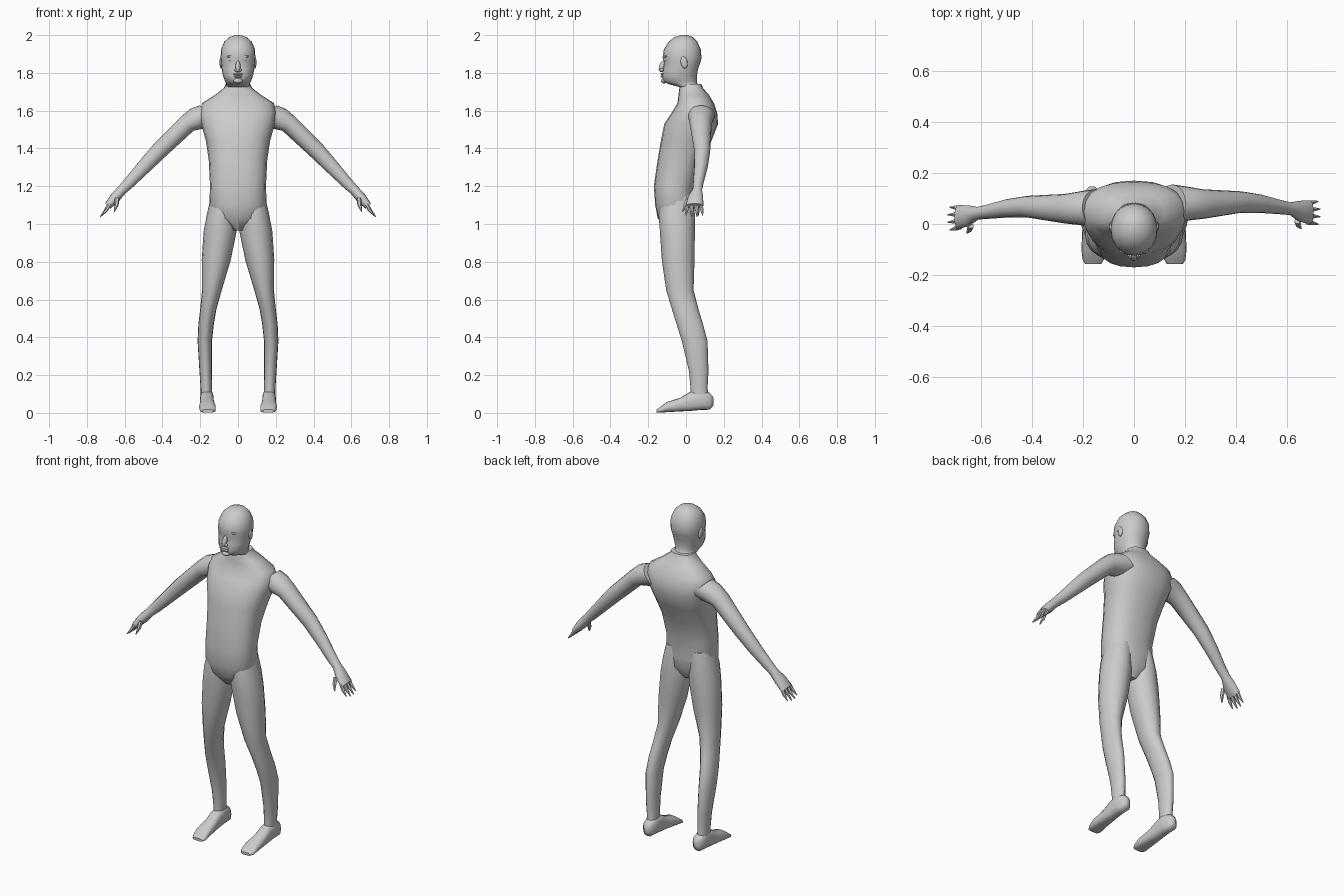
import bpy
import bmesh
import math
from mathutils import Vector, Matrix

default_cube = bpy.data.objects.get("Cube")
if default_cube:
    bpy.data.objects.remove(default_cube, do_unlink=True)

# One plain grey for the whole figure
GREY = (0.6, 0.6, 0.6, 1.0)
material = bpy.data.materials.new("plain grey")
material.use_nodes = True
material.diffuse_color = GREY
material.node_tree.nodes["Principled BSDF"].inputs["Base Color"].default_value = GREY

X, Y, Z = Vector((1, 0, 0)), Vector((0, 1, 0)), Vector((0, 0, 1))
parts = []


def finish(name, bm):
    """Turn a bmesh into a named grey object."""
    bmesh.ops.recalc_face_normals(bm, faces=bm.faces)
    mesh = bpy.data.meshes.new(name)
    bm.to_mesh(mesh)
    bm.free()
    mesh.materials.append(material)
    obj = bpy.data.objects.new(name, mesh)
    bpy.context.collection.objects.link(obj)
    parts.append(obj)
    return obj


def signed_power(value, power):
    return math.copysign(abs(value) ** (2 / power), value)


def loft(name, rings, u=X, v=Y, sides=16, power=2.0, side=1):
    """Skin rings of (centre, radius along u, radius along v)."""
    bm = bmesh.new()
    loops = []
    for centre, ru, rv in rings:
        loop = []
        for i in range(sides):
            a = math.tau * i / sides
            p = Vector(centre) + u * ru * signed_power(math.cos(a), power)
            p += v * rv * signed_power(math.sin(a), power)
            loop.append(bm.verts.new((p.x * side, p.y, p.z)))
        loops.append(loop)
    for low, high in zip(loops, loops[1:]):
        for i in range(sides):
            j = (i + 1) % sides
            bm.faces.new((low[i], low[j], high[j], high[i]))
    bm.faces.new(loops[0])
    bm.faces.new(loops[-1])
    return finish(name, bm)


def upright(name, sections, **options):
    """Loft level sections of (height, centre x, half width, front y, back y)."""
    rings = [((x, (front + back) / 2, z), width, (back - front) / 2)
             for z, x, width, front, back in sections]
    return loft(name, rings, **options)


def ellipsoid(name, centre, size, tilt=0):
    bm = bmesh.new()
    matrix = (Matrix.Translation(centre) @ Matrix.Rotation(tilt, 4, "X")
              @ Matrix.Diagonal((*size, 1)))
    bmesh.ops.create_uvsphere(bm, u_segments=12, v_segments=8, radius=1, matrix=matrix)
    return finish(name, bm)


def spike(name, start, end, thick, side):
    """A tapering finger with a slight bend."""
    start, end = Vector(start), Vector(end)
    along = (end - start).normalized()
    across = along.cross(Y).normalized()
    middle = start.lerp(end, 0.5) + across * -0.004
    rings = [(start, thick, thick), (middle, thick * 0.85, thick * 0.85),
             (end, thick * 0.2, thick * 0.2)]
    loft(name, rings, u=across, v=along.cross(across), sides=6, side=side)


# Torso, from the neck opening down to the crotch
upright("torso", [
    (1.74, 0, .066, -.03, .082),
    (1.72, 0, .075, -.035, .09),
    (1.685, 0, .12, -.04, .12),
    (1.64, 0, .19, -.045, .148),
    (1.59, 0, .205, -.075, .165),
    (1.53, 0, .195, -.115, .17),
    (1.44, 0, .17, -.133, .135),
    (1.34, 0, .155, -.15, .085),
    (1.2, 0, .148, -.17, .045),
    (1.1, 0, .152, -.163, .043),
    (1.03, 0, .12, -.15, .04),
    (.965, 0, .035, -.1, .0),
], power=2.4, sides=20)

# Head with jaw and neck
upright("head", [
    (2.0, 0, .012, -.025, .005),
    (1.99, 0, .045, -.06, .035),
    (1.965, 0, .073, -.092, .06),
    (1.925, 0, .09, -.117, .078),
    (1.88, 0, .092, -.124, .082),
    (1.855, 0, .09, -.116, .076),
    (1.82, 0, .086, -.122, .064),
    (1.785, 0, .08, -.126, .057),
    (1.755, 0, .068, -.122, .057),
    (1.74, 0, .062, -.09, .062),
    (1.725, 0, .065, -.035, .075),
    (1.7, 0, .067, -.03, .08),
], power=2.1, sides=20)

# Face
ellipsoid("nose", (0, -.126, 1.835), (.013, .016, .032), tilt=-.35)
ellipsoid("nostrils", (0, -.128, 1.815), (.02, .012, .01))
ellipsoid("upper_lip", (0, -.124, 1.793), (.026, .011, .006))
ellipsoid("lower_lip", (0, -.124, 1.781), (.022, .011, .006))
ellipsoid("chin", (0, -.115, 1.758), (.026, .018, .014))

for side, label in ((1, "left"), (-1, "right")):
    ellipsoid(f"{label}_eye", (side * .036, -.1, 1.868), (.014, .012, .008))
    ellipsoid(f"{label}_brow", (side * .036, -.104, 1.887), (.024, .012, .007))
    ellipsoid(f"{label}_ear", (side * .09, -.01, 1.855), (.008, .018, .032), tilt=.2)

    # Leg, hip to ankle
    upright(f"{label}_leg", [
        (1.15, .075, .068, -.13, .035),
        (1.05, .088, .077, -.145, .047),
        (.96, .095, .087, -.138, .047),
        (.81, .115, .077, -.128, .045),
        (.65, .138, .052, -.105, .04),
        (.55, .157, .043, -.075, .066),
        (.47, .169, .041, -.05, .09),
        (.38, .176, .038, -.022, .114),
        (.22, .171, .033, .016, .119),
        (.13, .168, .03, .024, .114),
        (.05, .168, .03, .025, .125),
    ], side=side)

    # Foot, heel to toe
    loft(f"{label}_foot", [
        ((.165, .146, .06), .012, .02),
        ((.165, .125, .062), .033, .045),
        ((.165, .07, .07), .036, .055),
        ((.165, .02, .06), .036, .05),
        ((.164, -.03, .044), .039, .036),
        ((.162, -.1, .031), .044, .027),
        ((.16, -.14, .015), .042, .014),
        ((.16, -.156, .01), .032, .008),
    ], v=Z, power=2.6, side=side)

    # Arm, shoulder to knuckles; the right arm sits a little further forward
    shift = 0 if side > 0 else -.018
    arm = [
        (.15, 1.575, .08, .075, .075),
        (.205, 1.56, .08, .07, .067),
        (.27, 1.53, .078, .05, .058),
        (.42, 1.385, .086, .045, .042),
        (.5, 1.3, .079, .038, .036),
        (.575, 1.22, .066, .031, .028),
        (.615, 1.18, .06, .026, .025),
        (.65, 1.14, .05, .028, .041),
        (.69, 1.095, .045, .02, .047),
    ]
    loft(f"{label}_arm", [((x, y + shift, z), thick, depth)
                          for x, z, y, thick, depth in arm],
         u=(X + Z).normalized(), side=side)

    # Fingers and thumb
    for number in range(4):
        y = .08 - number * .024 + shift
        reach = .008 * (number in (1, 2))
        spike(f"{label}_finger_{number + 1}", (.68, y, 1.105),
              (.722 + reach, y + (.045 - y) * -.25, 1.045 - reach), .011, side)
    spike(f"{label}_thumb", (.64, .012 + shift, 1.135),
          (.655, -.018 + shift, 1.065), .013, side)

# Smooth shading, keeping the sharp creases
bpy.ops.object.select_all(action="DESELECT")
for obj in parts:
    obj.select_set(True)
bpy.context.view_layer.objects.active = parts[0]
bpy.ops.object.shade_smooth_by_angle(angle=math.radians(50))
